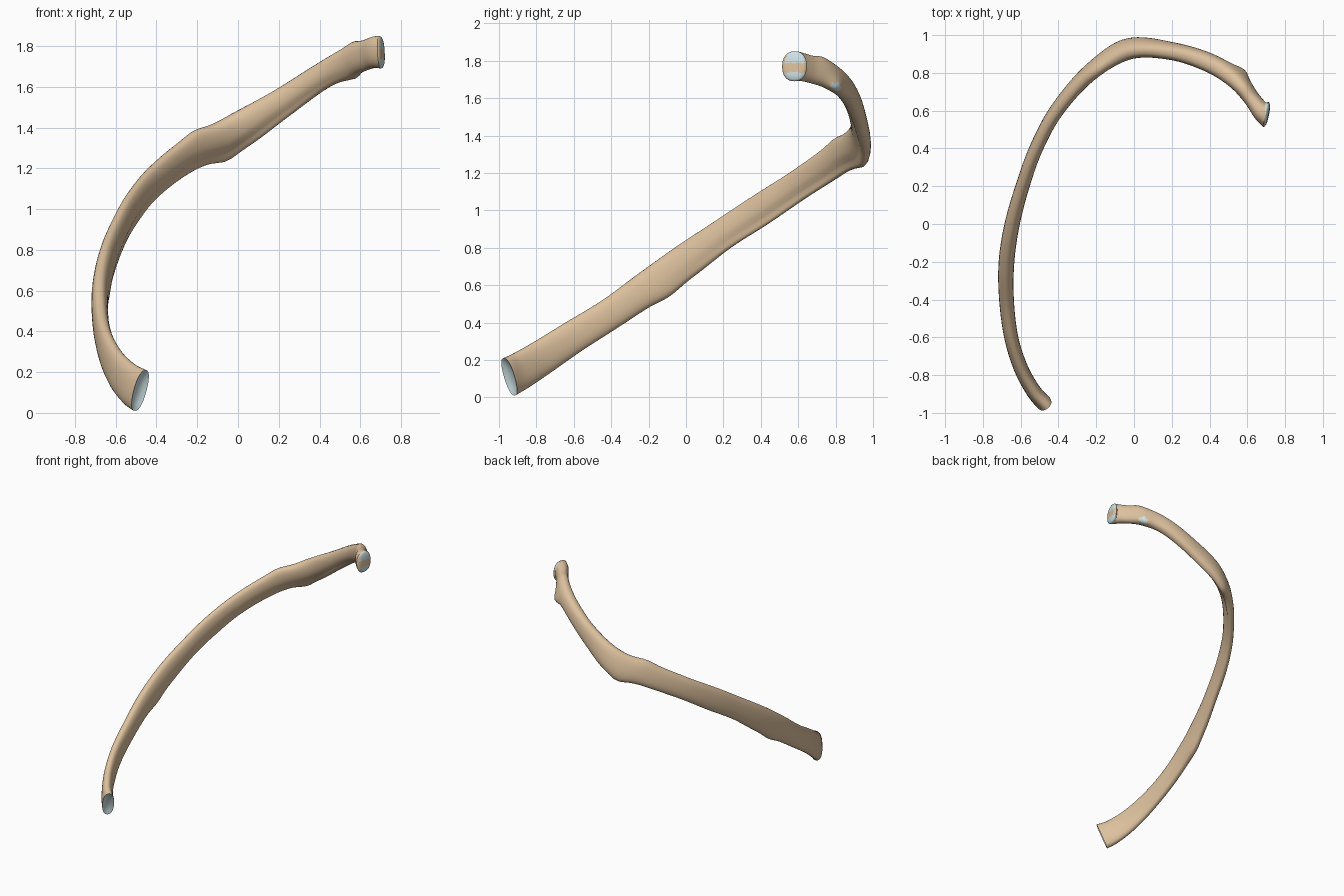
import bpy, bmesh, math
from mathutils import Vector

if "Cube" in bpy.data.objects:
    bpy.data.objects.remove(bpy.data.objects["Cube"])

# Stations from front end to spine end: x, y, z, width, thickness, inward lean
STATIONS = [
    (-0.48, -0.945, 0.11, 0.215, 0.085, 0.0),
    (-0.535, -0.88, 0.145, 0.205, 0.080, 0.0),
    (-0.60, -0.76, 0.22, 0.19, 0.076, 0.0),
    (-0.65, -0.60, 0.325, 0.175, 0.074, 0.0),
    (-0.675, -0.40, 0.45, 0.168, 0.078, 0.0),
    (-0.675, -0.20, 0.59, 0.180, 0.083, 0.0),
    (-0.645, 0.0, 0.73, 0.185, 0.080, 0.0),
    (-0.59, 0.20, 0.873, 0.168, 0.074, 0.0),
    (-0.518, 0.40, 1.003, 0.172, 0.072, 0.05),
    (-0.41, 0.60, 1.135, 0.165, 0.074, 0.1),
    (-0.235, 0.80, 1.27, 0.178, 0.082, 0.2),
    (-0.03, 0.925, 1.365, 0.190, 0.096, 0.3),
    (0.20, 0.915, 1.51, 0.148, 0.090, 0.2),
    (0.40, 0.853, 1.645, 0.130, 0.098, 0.2),
    (0.54, 0.765, 1.72, 0.145, 0.098, 0.2),
    (0.625, 0.662, 1.755, 0.145, 0.085, 0.1),
    (0.672, 0.598, 1.77, 0.155, 0.105, 0.0),
    (0.698, 0.58, 1.77, 0.160, 0.135, 0.0),
]
STEPS, SIDES = 7, 28
TUBERCLE = Vector((0.565, 0.80, 1.665))
# Local swellings: centre, push, radius
BUMPS = [
    (TUBERCLE, Vector((0.02, 0.012, -0.012)), 0.05),
    (Vector((-0.06, 0.95, 1.25)), Vector((0, 0.005, -0.02)), 0.07),
    (Vector((-0.66, -0.10, 0.57)), Vector((0, 0, -0.018)), 0.09),
    (Vector((-0.21, 0.80, 1.37)), Vector((0, 0, 0.012)), 0.07),
    (Vector((0.57, 0.72, 1.80)), Vector((0, 0, 0.012)), 0.05),
]


def spline(i, t):
    n = len(STATIONS) - 1
    a, b, c, d = [STATIONS[max(0, min(n, k))] for k in (i - 1, i, i + 1, i + 2)]
    return [0.5 * (2*q + (r-p)*t + (2*p-5*q+4*r-s)*t*t + (3*q-p-3*r+s)*t**3)
            for p, q, r, s in zip(a, b, c, d)]


def material(name, col):
    m = bpy.data.materials.new(name)
    m.diffuse_color = (*col, 1)
    m.use_nodes = True
    m.node_tree.nodes["Principled BSDF"].inputs["Base Color"].default_value = m.diffuse_color
    return m


samples = [spline(i, k / STEPS) for i in range(len(STATIONS) - 1) for k in range(STEPS)]
samples.append(list(STATIONS[-1]))
centres = [Vector(s[:3]) for s in samples]
last = len(samples) - 1
tangents = [(centres[min(i+1, last)] - centres[max(i-1, 0)]).normalized() for i in range(last + 1)]
# Turn the head end gradually to face sideways
for k in range(2 * STEPS + 1):
    w = k / (2 * STEPS)
    i = last - 2 * STEPS + k
    tangents[i] = tangents[i].lerp(Vector((0.97, -0.2, 0.05)), w).normalized()

bm = bmesh.new()


def ring(i, scale=1.0, push=0.0):
    """One flattened oval section with a groove low on its inner side."""
    w, th, lean = samples[i][3:]
    t = tangents[i]
    side = t.cross(Vector((0, 0, 1))).normalized()
    up = side.cross(t)
    up, side = (up * math.cos(lean) + side * math.sin(lean),
                side * math.cos(lean) - up * math.sin(lean))
    f = i / last
    groove = 0.014 * max(0.0, math.sin(math.pi * (f - 0.3) / 0.55)) if 0.3 < f < 0.85 else 0
    verts = []
    for k in range(SIDES):
        a = 2 * math.pi * k / SIDES
        ca, sa = math.cos(a), math.sin(a)
        u = math.copysign(abs(ca) ** 0.85, ca) * th / 2
        v = math.copysign(abs(sa) ** 0.9, sa) * w / 2
        if ca > 0:
            u -= groove * math.exp(-((sa + 0.55) / 0.3) ** 2)
        p = centres[i] + (side * u + up * v) * scale + t * push
        for c, d, r in BUMPS:
            p += d * math.exp(-((p - c).length / r) ** 2)
        verts.append(bm.verts.new(p))
    return verts


def bridge(a, b, mat=0):
    for k in range(SIDES):
        j = (k + 1) % SIDES
        bm.faces.new((a[k], a[j], b[j], b[k])).material_index = mat


# Shaft
rings = [ring(i) for i in range(last + 1)]
for a, b in zip(rings, rings[1:]):
    bridge(a, b)

# Hollow front end
prev = rings[0]
for s, p in ((0.9, 0.004), (0.7, 0.013), (0.4, 0.019), (0.1, 0.021)):
    cur = ring(0, s, p)
    bridge(prev, cur, 1)
    prev = cur
bm.faces.new(prev).material_index = 1

# Domed head with two facets split by a crest
prev = rings[-1]
for s, p in ((0.95, 0.006), (0.82, 0.011), (0.6, 0.014), (0.4, 0.015), (0.2, 0.015), (0.05, 0.015)):
    cur = ring(last, s, p)
    bridge(prev, cur)
    prev = cur
bm.faces.new(prev)

bmesh.ops.recalc_face_normals(bm, faces=bm.faces)
for f in bm.faces:
    f.smooth = True
    c = f.calc_center_median()
    on_head = c.x > 0.695 and not 1.738 < c.z < 1.79
    on_tubercle = (c - Vector((0.575, 0.785, 1.65))).length < 0.042 and f.normal.y > 0
    if on_head or on_tubercle:
        f.material_index = 1

mesh = bpy.data.meshes.new("rib_bone")
bm.to_mesh(mesh)
bm.free()
rib = bpy.data.objects.new("rib_bone", mesh)
bpy.context.collection.objects.link(rib)
mesh.materials.append(material("bone", (0.72, 0.53, 0.34)))
mesh.materials.append(material("cartilage", (0.62, 0.76, 0.78)))

bpy.context.view_layer.objects.active = rib
rib.select_set(True)
bpy.ops.object.shade_smooth_by_angle(angle=math.radians(50))
